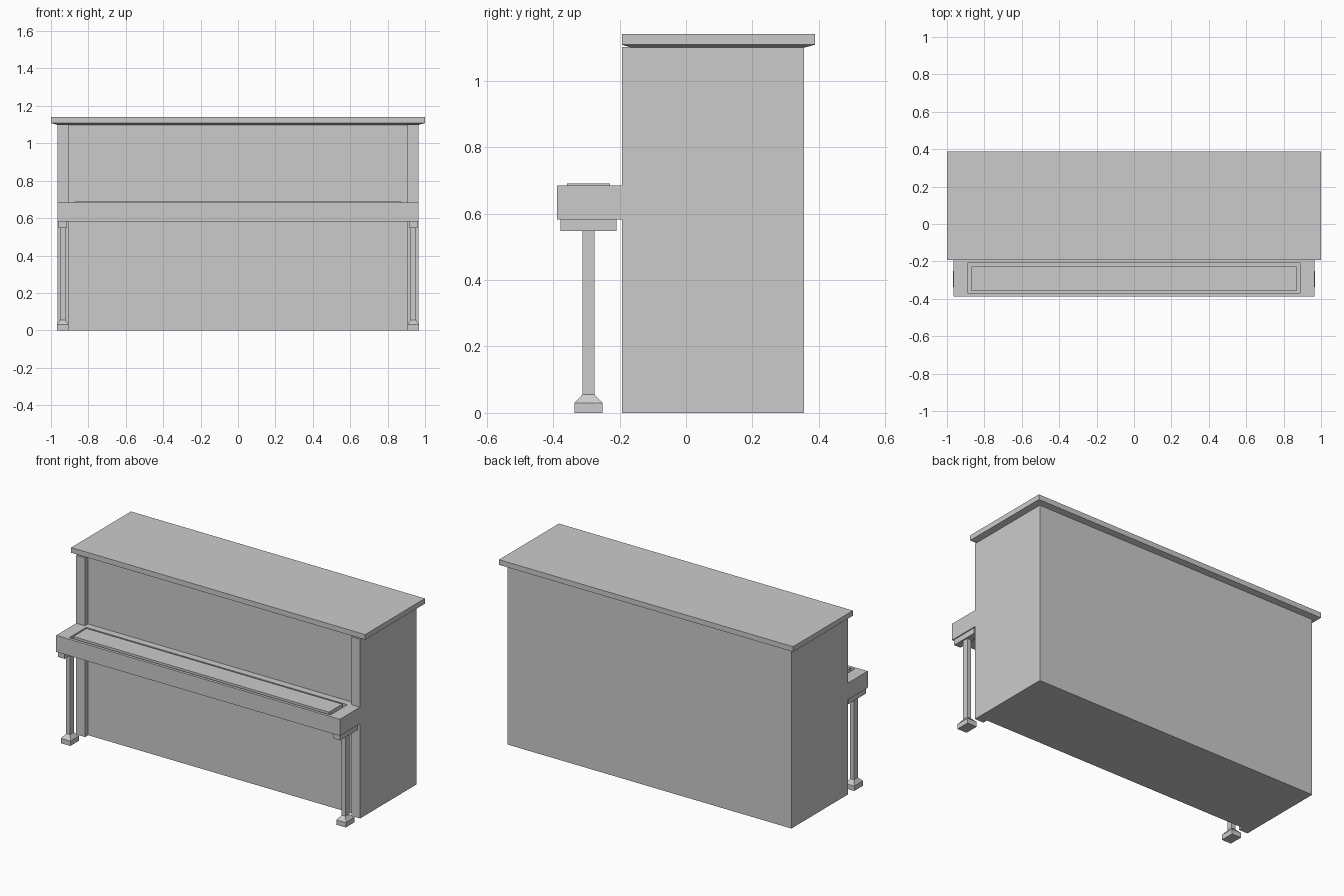
import bpy

if "Cube" in bpy.data.objects:
    bpy.data.objects.remove(bpy.data.objects["Cube"])


def new_object(name, verts, faces):
    mesh = bpy.data.meshes.new(name)
    mesh.from_pydata(verts, [], faces)
    mesh.update()
    ob = bpy.data.objects.new(name, mesh)
    bpy.context.collection.objects.link(ob)
    return ob


def loft(name, outlines):
    """Skin a stack of matching 3D outlines (counter-clockwise) and cap both ends."""
    n = len(outlines[0])
    verts = [p for o in outlines for p in o]
    faces = [tuple(reversed(range(n))), tuple(range(len(verts) - n, len(verts)))]
    for k in range(len(outlines) - 1):
        for i in range(n):
            j = (i + 1) % n
            faces.append((k * n + i, k * n + j, (k + 1) * n + j, (k + 1) * n + i))
    return new_object(name, verts, faces)


def rect(cx, hx, y0, y1, z):
    return [(cx - hx, y0, z), (cx + hx, y0, z), (cx + hx, y1, z), (cx - hx, y1, z)]


FRONT, PANEL, BACK = -0.193, -0.163, 0.355

# case: plan with a front panel recessed between two side cheeks
plan = [(-0.966, FRONT), (-0.906, FRONT), (-0.906, PANEL), (0.906, PANEL),
        (0.906, FRONT), (0.966, FRONT), (0.966, BACK), (-0.966, BACK)]
loft("case", [[(x, y, z) for x, y in plan] for z in (0, 1.101)])

# lid with a sloping underside
loft("lid", [rect(0, 0.966, PANEL, BACK, 1.099),
             rect(0, 1.0, FRONT, 0.388, 1.108),
             rect(0, 1.0, FRONT, 0.388, 1.14)])

# key bed: block with a groove running round a raised key cover
loft("key_bed", [rect(0, 0.965, -0.388, PANEL, 0.582),
                 rect(0, 0.965, -0.388, PANEL, 0.684),
                 rect(0, 0.888, -0.370, -0.206, 0.684),
                 rect(0, 0.888, -0.370, -0.206, 0.667),
                 rect(0, 0.870, -0.358, -0.228, 0.667),
                 rect(0, 0.870, -0.358, -0.228, 0.691)])

# front legs with brackets and tapered feet
for side, s in (("left", -1), ("right", 1)):
    x = s * 0.937
    loft(side + "_bracket", [rect(x, 0.022, -0.377, -0.209, z) for z in (0.548, 0.583)])
    loft(side + "_front_leg", [rect(x, 0.032, -0.336, -0.251, 0),
                               rect(x, 0.032, -0.336, -0.251, 0.03),
                               rect(x, 0.0135, -0.312, -0.275, 0.055),
                               rect(x, 0.0135, -0.312, -0.275, 0.549)])
